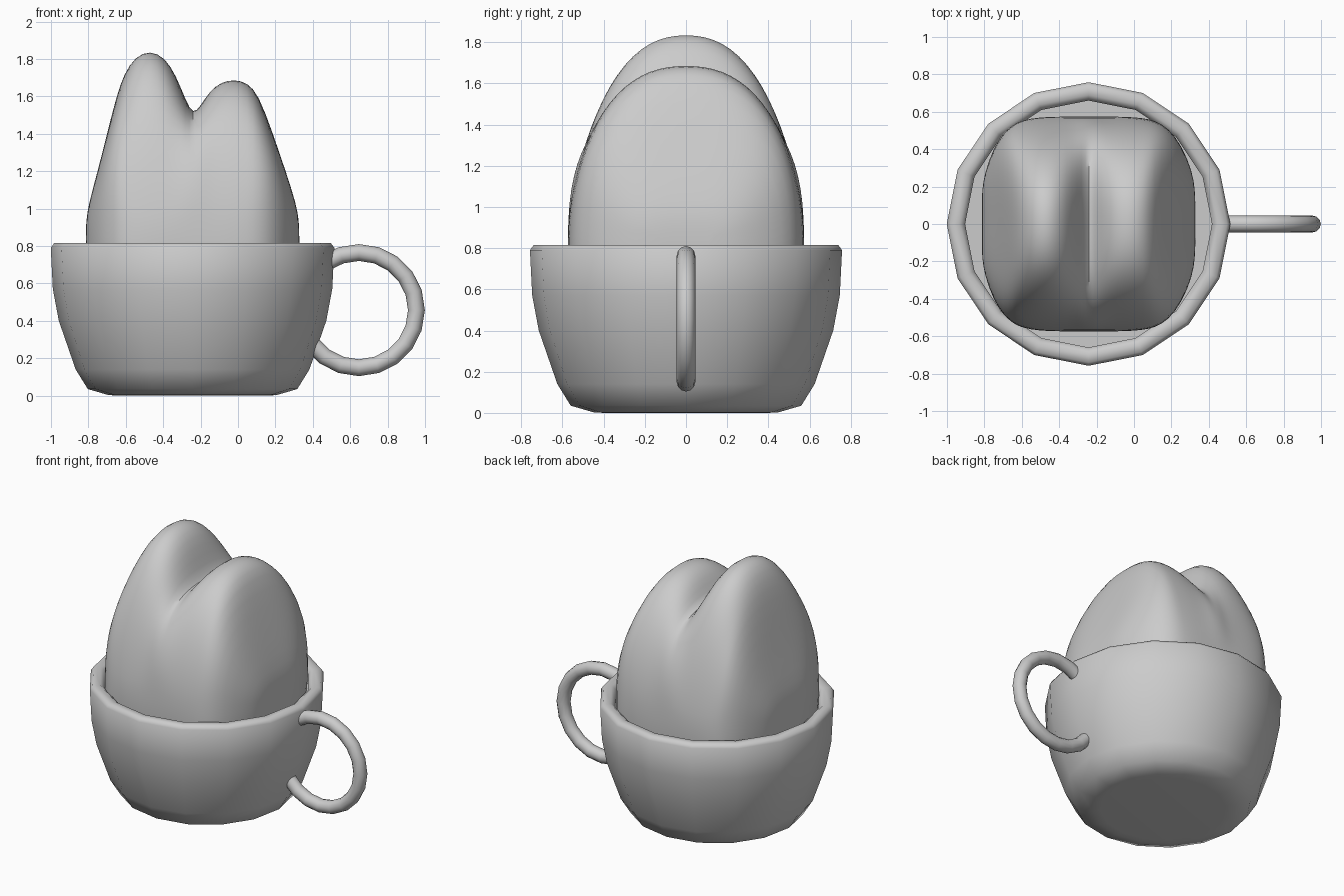
import bpy, bmesh, math
from mathutils import Vector

cube = bpy.data.objects.get("Cube")
if cube:
    bpy.data.objects.remove(cube, do_unlink=True)

CX = -0.243  # axis of the cup
SIDES = 16

grey = bpy.data.materials.new("plain_grey")
grey.use_nodes = True
grey.diffuse_color = (0.6, 0.6, 0.6, 1)
grey.node_tree.nodes["Principled BSDF"].inputs["Base Color"].default_value = (0.6, 0.6, 0.6, 1)


def finish(bm, name, angle):
    bmesh.ops.remove_doubles(bm, verts=bm.verts, dist=0.0005)
    bmesh.ops.recalc_face_normals(bm, faces=bm.faces)
    mesh = bpy.data.meshes.new(name)
    bm.to_mesh(mesh)
    bm.free()
    obj = bpy.data.objects.new(name, mesh)
    bpy.context.collection.objects.link(obj)
    mesh.materials.append(grey)
    bpy.ops.object.select_all(action="DESELECT")
    obj.select_set(True)
    bpy.context.view_layer.objects.active = obj
    bpy.ops.object.shade_smooth_by_angle(angle=math.radians(angle))
    return obj


def skin(bm, rows, closed):
    """Join rows of points with quads."""
    grid = [[bm.verts.new(p) for p in row] for row in rows]
    for a, b in zip(grid, grid[1:]):
        n = len(a)
        for i in range(n if closed else n - 1):
            j = (i + 1) % n
            bm.faces.new((a[i], a[j], b[j], b[i]))
    return grid


def ring(r, z):
    turns = (math.tau * i / SIDES for i in range(SIDES))
    return [(CX + r * math.cos(t), r * math.sin(t), z) for t in turns]


# Cup: sixteen-sided lathe with a rolled rim and a hollow inside
profile = [(0.4, 0), (0.45, 0.003), (0.56, 0.035), (0.625, 0.14), (0.715, 0.4), (0.747, 0.57),
           (0.758, 0.79), (0.74, 0.815), (0.69, 0.815), (0.66, 0.79), (0.665, 0.7),
           (0.66, 0.4), (0.57, 0.17), (0.5, 0.08)]
bm = bmesh.new()
rings = skin(bm, [ring(r, z) for r, z in profile], True)
bm.faces.new(rings[0])
bm.faces.new(rings[-1])
finish(bm, "cup", 80)

# Drink: flat surface inside the cup
bm = bmesh.new()
bm.faces.new([bm.verts.new(p) for p in ring(0.668, 0.7)])
finish(bm, "drink", 30)

# Handle: ring arc whose ends sink into the cup wall
bm = bmesh.new()
rows = []
STEPS = 15
for k in range(STEPS + 1):
    a = math.radians(min(-144 + 18 * k, 124))
    out = Vector((math.cos(a), 0, math.sin(a)))
    mid = Vector((0.646, 0, 0.457)) + out * 0.308
    rows.append([mid + 0.045 * (out * math.cos(t) + Vector((0, math.sin(t), 0)))
                 for t in (math.tau * i / 12 for i in range(12))])
ends = skin(bm, rows, True)
bm.faces.new(ends[0])
bm.faces.new(ends[-1])
finish(bm, "handle", 50)

# Twin-peaked filling: arches across y, one per station (x, top height, half width)
BASE = 0.86
stations = [(-0.814, 0.86, 0.1), (-0.812, 0.93, 0.18), (-0.80, 1.02, 0.27), (-0.75, 1.2, 0.41),
            (-0.70, 1.4, 0.485), (-0.65, 1.6, 0.53), (-0.61, 1.72, 0.55), (-0.55, 1.815, 0.566),
            (-0.47, 1.848, 0.573), (-0.39, 1.81, 0.575), (-0.33, 1.71, 0.575),
            (-0.28, 1.58, 0.575), (-0.24, 1.5, 0.575), (-0.2, 1.55, 0.575),
            (-0.15, 1.63, 0.575), (-0.09, 1.678, 0.575), (-0.02, 1.692, 0.573),
            (0.05, 1.675, 0.567), (0.11, 1.61, 0.555), (0.185, 1.405, 0.515), (0.255, 1.2, 0.42),
            (0.313, 1.02, 0.28), (0.326, 0.93, 0.18), (0.328, 0.86, 0.1)]


def arch(x, top, width, n=20):
    h = top - BASE
    p = min(4, max(2.4, 2.4 + (0.8 - h) * 6))   # lower arches are squarer
    q = min(0.68, max(0.42, 0.55 + 0.8 * (h - 0.82)))
    points = []
    for i in range(n + 1):
        s = math.sin(math.pi * (i / n - 0.5))
        points.append((x, width * s, BASE + h * max(0, 1 - abs(s) ** p) ** q))
    return points


bm = bmesh.new()
skin(bm, [arch(*s) for s in stations], False)
# Rounded underside hidden in the cup
for scale, z in ((0.98, 0.68), (0.9, 0.4), (0.78, 0.2)):
    edges = [e for e in bm.edges if e.is_boundary]
    new = bmesh.ops.extrude_edge_only(bm, edges=edges)["geom"]
    for v in (g for g in new if isinstance(g, bmesh.types.BMVert)):
        v.co = (CX + (v.co.x - CX) * scale / 0.98, v.co.y * scale / 0.98, z)
bmesh.ops.holes_fill(bm, edges=[e for e in bm.edges if e.is_boundary], sides=0)
filling = finish(bm, "filling", 80)
filling.modifiers.new("smooth", "SUBSURF").levels = 1
